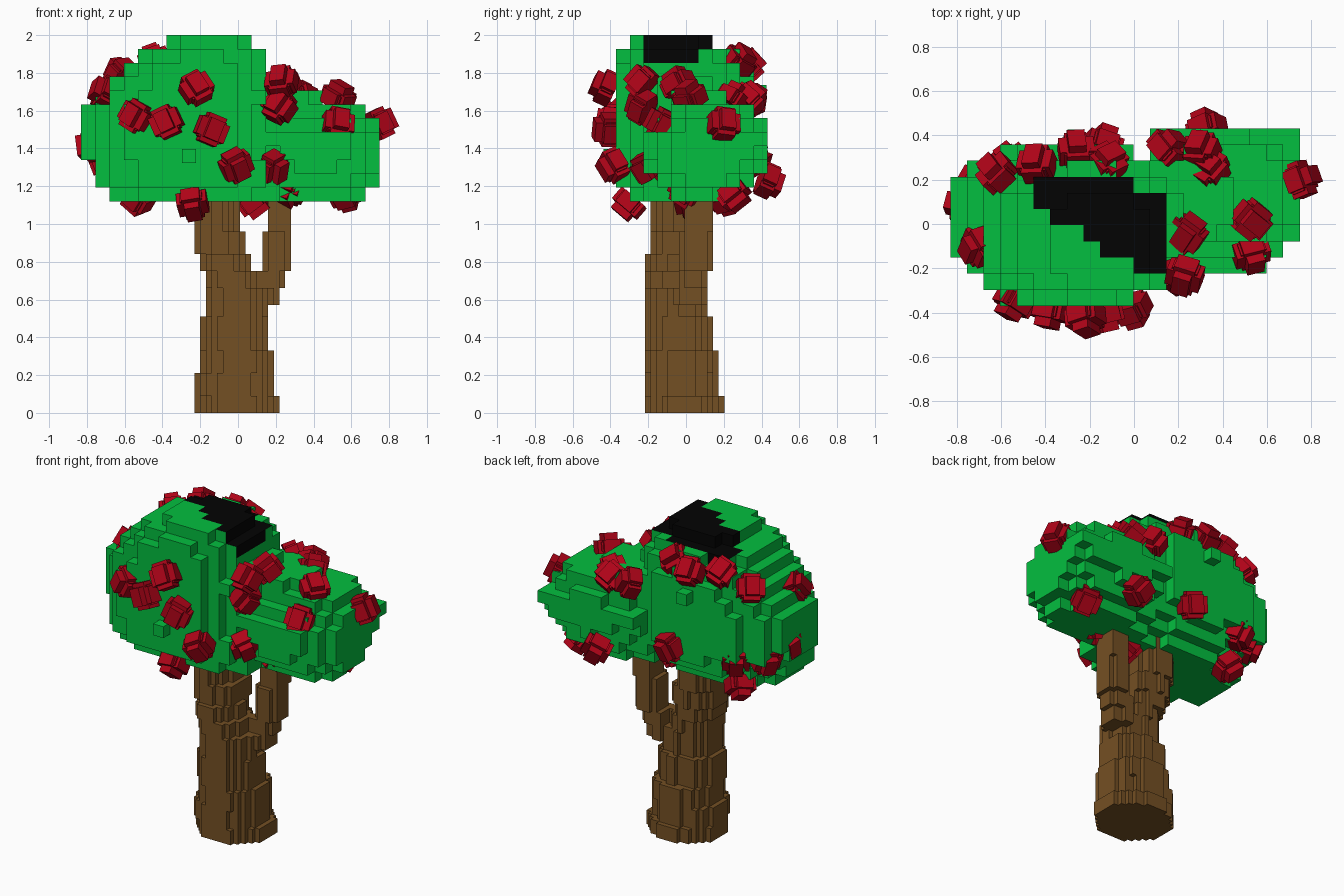
import bpy, bmesh, math, random
from mathutils import Vector

if "Cube" in bpy.data.objects:
    bpy.data.objects.remove(bpy.data.objects["Cube"])

random.seed(4)


def material(name, col):
    m = bpy.data.materials.new(name)
    m.diffuse_color = (*col, 1)
    m.use_nodes = True
    m.node_tree.nodes["Principled BSDF"].inputs["Base Color"].default_value = m.diffuse_color
    return m


GREEN = material("leaf_green", (0.001, 0.52, 0.05))
BLACK = material("dark_patch", (0.001, 0.001, 0.001))
BROWN = material("bark", (0.175, 0.08, 0.017))
RED = material("flower_red", (0.43, 0.001, 0.009))


def finish(bm, name, mats):
    me = bpy.data.meshes.new(name)
    bm.to_mesh(me)
    bm.free()
    for m in mats:
        me.materials.append(m)
    ob = bpy.data.objects.new(name, me)
    bpy.context.collection.objects.link(ob)
    return ob


def voxels(name, inside, origin, size, count, mats, pick=None):
    """Blocky shell of every grid cell whose centre lies inside the shape."""
    def pos(i):
        return Vector([origin[k] + i[k] * size[k] for k in range(3)])
    cells = {(i, j, k) for i in range(count[0]) for j in range(count[1])
             for k in range(count[2])
             if inside(*pos((i + .5, j + .5, k + .5)))}
    bm = bmesh.new()
    verts = {}

    def vert(key):
        if key not in verts:
            verts[key] = bm.verts.new(pos(key))
        return verts[key]
    for cell in sorted(cells):
        for a in range(3):
            for s in (-1, 1):
                nb = list(cell)
                nb[a] += s
                if tuple(nb) in cells:
                    continue
                b, c = (a + 1) % 3, (a + 2) % 3
                quad = []
                for db, dc in ((0, 0), (1, 0), (1, 1), (0, 1)):
                    p = list(cell)
                    p[a] += s > 0
                    p[b] += db
                    p[c] += dc
                    quad.append(vert(tuple(p)))
                f = bm.faces.new(quad if s > 0 else quad[::-1])
                if pick:
                    f.material_index = pick(f.calc_center_median())
    return finish(bm, name, mats)


def in_slice(layers, x, y, z):
    """Layers: (top z, x0, x1, y0, y1, squareness), each an oval."""
    for top, x0, x1, y0, y1, power in layers:
        if z < top:
            u = abs(2 * x - x0 - x1) / (x1 - x0)
            v = abs(2 * y - y0 - y1) / (y1 - y0)
            return u ** power + v ** power < 1
    return False


# Foliage: tall left crown merged with low right crown
CROWN = [(1.19, -.71, .24, -.33, .20, 2), (1.27, -.77, .24, -.38, .27, 2),
         (1.34, -.78, .24, -.38, .33, 2.1), (1.42, -.85, .24, -.38, .37, 2.1),
         (1.66, -.85, .24, -.38, .39, 2.1),
         (1.73, -.77, .24, -.38, .38, 2.1), (1.80, -.70, .22, -.38, .36, 2.1),
         (1.86, -.63, .18, -.38, .33, 2.1), (1.93, -.55, .18, -.35, .26, 2.1),
         (2.01, -.40, .11, -.32, .15, 2.1)]
SIDE = [(1.19, .05, .67, -.10, .28, 2), (1.27, .05, .73, -.15, .36, 2),
        (1.34, .05, .76, -.20, .40, 2.1), (1.42, .05, .78, -.22, .44, 2.5),
        (1.49, .05, .78, -.22, .45, 4.5), (1.56, .05, .76, -.16, .41, 2.3),
        (1.63, .05, .70, -.08, .37, 2.1), (1.70, .05, .44, -.08, .33, 2.1)]


def foliage(x, y, z):
    return in_slice(CROWN, x, y, z) or (
        x - y < .76 and in_slice(SIDE, x, y, z))


def patch(c):
    return int(c.z > 1.87 and c.x > -.42 and -.2 < c.y + .6 * c.x < .17
               and -.21 < c.y < .22)


voxels("foliage", foliage, (-.83, -.37, 1.12), (.0752, .0729, .07334),
       (21, 11, 12), [GREEN, BLACK], patch)

# Trunk leaning left, with a forked branch on the right
TRUNK = [(.10, -.23, .22, -.22, .20, 2.1), (.21, -.23, .19, -.22, .17, 2.1),
         (.32, -.20, .19, -.22, .17, 2.2), (.52, -.20, .17, -.22, .13, 2.2),
         (.66, -.17, .15, -.22, .10, 2.2), (.75, -.17, .10, -.22, .10, 2.2),
         (.84, -.20, .06, -.22, .11, 2.2), (.95, -.23, .05, -.18, .13, 2.2),
         (1.25, -.23, .00, -.18, .15, 2.2)]
BRANCH = [(.56, .0, .0001, 0, .0001, 2), (.66, .04, .22, -.06, .10, 2.4),
          (.75, .09, .25, -.04, .12, 2.4), (.95, .13, .28, -.03, .14, 2.4),
          (1.25, .16, .28, -.02, .15, 2.4)]
bark = {}


def trunk(x, y, z):
    # vertical strips of bark stand slightly in or out
    d = bark.setdefault(round(math.atan2(y, x) * 4), random.uniform(.99, 1.03))
    return in_slice(TRUNK, x * d, y * d, z) or in_slice(BRANCH, x, y, z)


voxels("trunk", trunk, (-.23, -.217, 0), (.03, .03, .03), (17, 15, 40), [BROWN])

# Flowers: crossed boxes with a raised heart, facing outwards
PETALS = [((.16, .10, .08), 0), ((.10, .16, .08), 0),
          ((.12, .12, .06), .0), ((.08, .11, .12), .02)]
FLOWERS = [(-.22, -.42, 1.72), (-.54, -.35, 1.57), (-.38, -.39, 1.54),
           (-.14, -.41, 1.50), (-.01, -.38, 1.31), (-.24, -.30, 1.11),
           (.23, -.23, 1.75), (.22, -.23, 1.62), (.24, -.04, 1.74),
           (.53, .02, 1.67), (.53, -.13, 1.53), (.75, .20, 1.53),
           (-.70, -.10, 1.69), (-.62, .23, 1.79), (-.44, .27, 1.86),
           (-.26, .33, 1.84), (-.12, .28, 1.86), (.15, .34, 1.66),
           (.30, .33, 1.66), (.34, .25, 1.66), (.33, .43, 1.23),
           (-.77, .08, 1.42), (-.53, .21, 1.14), (.08, .02, 1.12),
           (.57, .25, 1.16), (.27, .0, 1.18), (.18, -.20, 1.30),
           (-.55, .28, 1.33), (-.14, .36, 1.34), (-.70, .19, 1.34)]
bm = bmesh.new()
for p in FLOWERS:
    p = Vector(p)
    core = Vector((-.27, 0, 1.5)) if p.x < .2 else Vector((.42, .1, 1.4))
    n = p - core
    n = Vector((n.x / .55, n.y / .4, n.z / .45)).normalized()
    rot = n.to_track_quat('Z', 'Y').to_matrix()
    spin = random.uniform(-.6, .6)
    for (sx, sy, sz), lift in PETALS:
        for v in bmesh.ops.create_cube(bm, size=1)['verts']:
            q = Vector((v.co.x * sx, v.co.y * sy, v.co.z * sz + lift))
            c, s = math.cos(spin), math.sin(spin)
            q = Vector((c * q.x - s * q.y, s * q.x + c * q.y, q.z))
            v.co = p + rot @ q
finish(bm, "flowers", [RED])

# Stray leaf blocks
bm = bmesh.new()
for p in [(-.265, .39, 1.70), (-.26, -.40, 1.36)]:
    for v in bmesh.ops.create_cube(bm, size=.073)['verts']:
        v.co += Vector(p)
finish(bm, "leaf_blocks", [GREEN])
